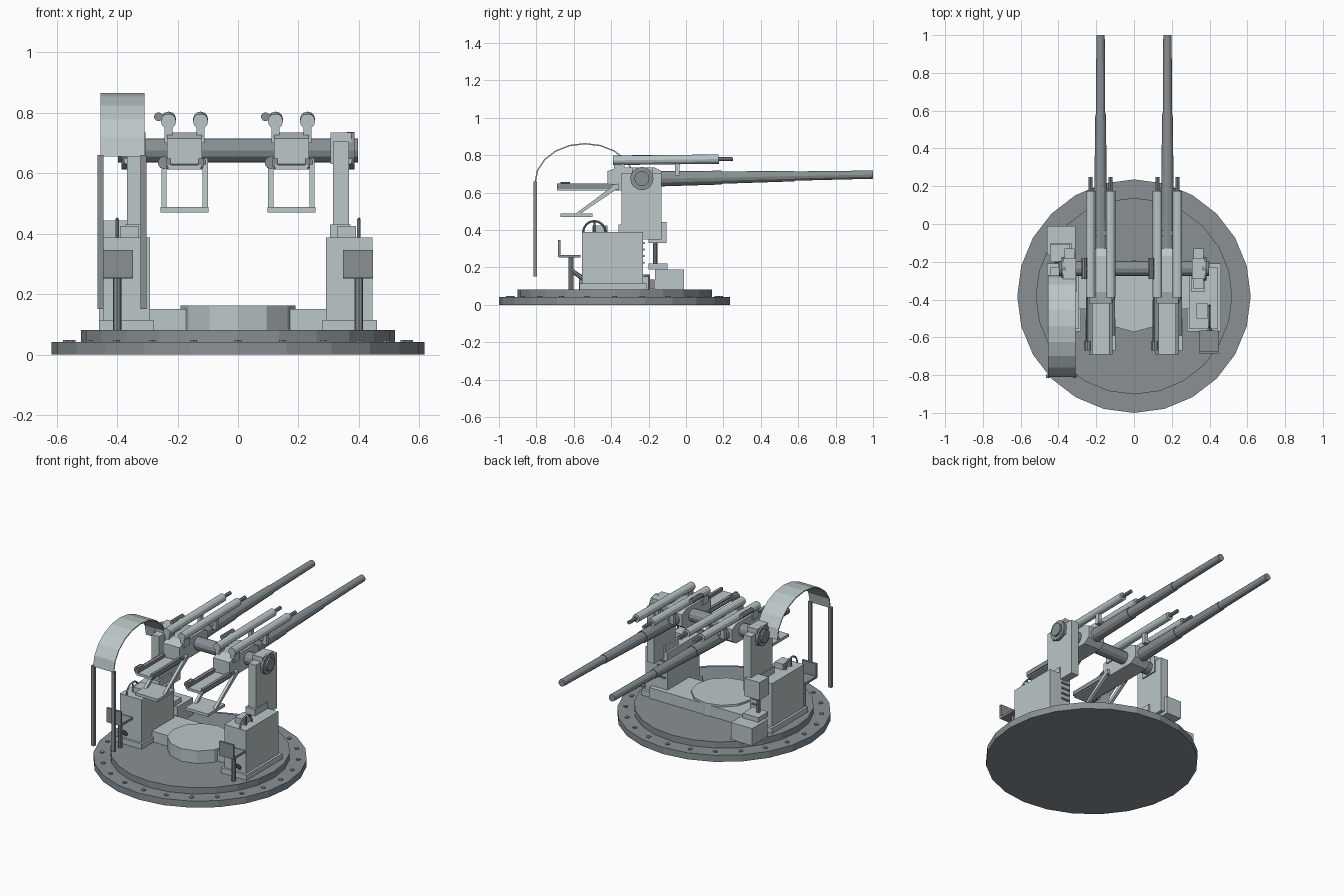
import bpy, bmesh
from math import pi, sin, cos
from mathutils import Vector

if "Cube" in bpy.data.objects:
    bpy.data.objects.remove(bpy.data.objects["Cube"])

# Two paint tones: light grey housings, dark steel
TONES = {}
for tone, col in (("light_paint", (0.50, 0.57, 0.58, 1)), ("dark_steel", (0.25, 0.28, 0.30, 1))):
    TONES[tone] = bpy.data.materials.new(tone)
    TONES[tone].diffuse_color = col
DARK_WORDS = ("base_", "turntable", "trunnion_disc", "trunnion_bar", "barrel", "seat", "rod", "lever",
              "sighting", "handwheel", "rail", "motor", "rung", "stalk", "crossbar")


def finish(name, bm):
    bmesh.ops.recalc_face_normals(bm, faces=bm.faces)
    me = bpy.data.meshes.new(name)
    bm.to_mesh(me)
    bm.free()
    dark = any(w in name for w in DARK_WORDS)
    me.materials.append(TONES["dark_steel" if dark else "light_paint"])
    ob = bpy.data.objects.new(name, me)
    bpy.context.collection.objects.link(ob)
    return ob


def box(name, x0, x1, y0, y1, z0, z1):
    bm = bmesh.new()
    bmesh.ops.create_cube(bm, size=1)
    for v in bm.verts:
        v.co = ((x0 + x1) / 2 + v.co.x * (x1 - x0), (y0 + y1) / 2 + v.co.y * (y1 - y0),
                (z0 + z1) / 2 + v.co.z * (z1 - z0))
    return finish(name, bm)


def tube(name, a, b, r1, r2=None, n=12):
    """Cylinder or cone running from point a to point b."""
    a, b = Vector(a), Vector(b)
    bm = bmesh.new()
    bmesh.ops.create_cone(bm, cap_ends=True, segments=n, radius1=r1,
                          radius2=r1 if r2 is None else r2, depth=(b - a).length)
    q = (b - a).to_track_quat('Z', 'Y')
    for v in bm.verts:
        v.co = q @ v.co + (a + b) / 2
    return finish(name, bm)


def prism(name, pts, x0, x1):
    """Side profile of (y, z) points extruded along x."""
    bm = bmesh.new()
    f = bm.faces.new([bm.verts.new((x0, y, z)) for y, z in pts])
    new = bmesh.ops.extrude_face_region(bm, geom=[f])['geom']
    bmesh.ops.translate(bm, vec=(x1 - x0, 0, 0),
                        verts=[g for g in new if isinstance(g, bmesh.types.BMVert)])
    return finish(name, bm)


def side_box(name, s, x0, x1, *rest):
    return box(name, min(s * x0, s * x1), max(s * x0, s * x1), *rest)


CY = -0.382   # centre of the turntable

# Turntable with bolts, central drum and cross slab
tube("base_ring", (0, CY, 0), (0, CY, 0.042), 0.618, n=24)
tube("turntable", (0, CY, 0.042), (0, CY, 0.082), 0.52, n=24)
for i in range(24):
    a = 2 * pi * i / 24
    x, y = 0.568 * cos(a), CY + 0.568 * sin(a)
    tube("base_bolt", (x, y, 0.04), (x, y, 0.048), 0.013, n=6)
tube("central_drum", (0, CY, 0.08), (0, CY, 0.162), 0.19, n=12)
box("cross_slab", -0.4, 0.4, -0.45, -0.2, 0.08, 0.15)

# Side stations, mirrored left and right
for s in (-1, 1):
    side_box("cabinet_foot", s, 0.28, 0.46, -0.57, -0.21, 0.08, 0.115)
    side_box("cabinet", s, 0.292, 0.445, -0.555, -0.23, 0.11, 0.388)
    side_box("support_post", s, 0.315, 0.367, -0.345, -0.13, 0.35, 0.705)
    side_box("post_cap", s, 0.306, 0.375, -0.29, -0.18, 0.63, 0.735)
    side_box("post_bracket", s, 0.305, 0.372, -0.36, -0.23, 0.385, 0.43)
    tube("trunnion_disc", (s * 0.36, -0.236, 0.675), (s * 0.385, -0.236, 0.675), 0.062, n=16)
    side_box("gear_box", s, 0.33, 0.39, -0.50, -0.42, 0.385, 0.425)
    # ladder-like slots under the post
    for k in range(4):
        side_box("post_rung", s, 0.305, 0.36, -0.235, -0.223, 0.22 + k * 0.035, 0.23 + k * 0.035)
    # Seat on its pillar
    side_box("seat_pad", s, 0.347, 0.447, -0.68, -0.565, 0.252, 0.266)
    side_box("seat_back", s, 0.347, 0.447, -0.685, -0.672, 0.255, 0.346)
    tube("seat_pillar", (s * 0.4, -0.615, 0.08), (s * 0.4, -0.615, 0.255), 0.014, n=8)
    tube("seat_brace", (s * 0.4, -0.615, 0.185), (s * 0.4, -0.55, 0.14), 0.012, n=8)
    # Handwheel half sunk in the cabinet
    bm = bmesh.new()
    rings = []
    for i in range(16):
        a = 2 * pi * i / 16
        rings.append([bm.verts.new((s * 0.4 + 0.006 * cos(b),
                                    -0.49 + (0.06 + 0.006 * sin(b)) * cos(a),
                                    0.388 + (0.06 + 0.006 * sin(b)) * sin(a)))
                      for b in (0, pi / 2, pi, 3 * pi / 2)])
    for i in range(16):
        p, q = rings[i], rings[(i + 1) % 16]
        for j in range(4):
            bm.faces.new((p[j], q[j], q[(j + 1) % 4], p[(j + 1) % 4]))
    finish("handwheel", bm)
    tube("handwheel_spoke", (s * 0.4, -0.49, 0.38), (s * 0.4, -0.49, 0.448), 0.005, n=6)

tube("trunnion_bar", (-0.397, -0.236, 0.675), (0.397, -0.236, 0.675), 0.04)

# Forward sight box on a stalk, left side
box("front_locker", -0.46, -0.31, -0.165, -0.01, 0.08, 0.19)
box("locker_lid", -0.44, -0.33, -0.20, -0.1, 0.19, 0.22)
tube("drive_motor", (-0.42, -0.18, 0.11), (-0.31, -0.18, 0.11), 0.027)
tube("sight_stalk", (-0.395, -0.165, 0.2), (-0.395, -0.165, 0.34), 0.012, n=8)
box("sight_box", -0.445, -0.34, -0.2, -0.105, 0.33, 0.443)

# Curved hood over the left seat with two rear rods
arc = [(-0.54 + 0.27 * cos(pi * i / 10), 0.655 + 0.21 * sin(pi * i / 10)) for i in range(11)]
inner = [(-0.54 + 0.263 * cos(pi * i / 10), 0.655 + 0.203 * sin(pi * i / 10)) for i in range(10, -1, -1)]
prism("hood", arc + inner, -0.455, -0.31)
for x in (-0.455, -0.312):
    box("hood_rod", x - 0.01, x + 0.01, -0.815, -0.797, 0.15, 0.66)

# Two guns
for gx in (-0.177, 0.177):
    tube("barrel_base", (gx, -0.2, 0.672), (gx, 0.58, 0.688), 0.038, 0.028)
    tube("barrel_muzzle", (gx, 0.56, 0.688), (gx, 1.0, 0.696), 0.025, 0.022)
    tube("barrel_collar", (gx, -0.14, 0.674), (gx, 0.19, 0.68), 0.041, 0.037)
    prism("receiver", [(-0.42, 0.63), (-0.40, 0.612), (-0.17, 0.612), (-0.13, 0.64),
                       (-0.13, 0.715), (-0.17, 0.735), (-0.36, 0.735), (-0.42, 0.715)],
          gx - 0.058, gx + 0.058)
    # Loading tray with rails
    box("loading_tray", gx - 0.055, gx + 0.055, -0.69, -0.4, 0.612, 0.628)
    for s in (-1, 1):
        ox = gx + s * 0.053
        box("tray_rail", ox - 0.009, ox + 0.009, -0.69, -0.4, 0.62, 0.648)
        # Recoil cylinder with plunger and supports
        tube("recoil_cylinder", (ox, -0.39, 0.772), (ox, 0.175, 0.779), 0.025)
        tube("recoil_rod", (ox, 0.17, 0.779), (ox, 0.25, 0.78), 0.011, n=8)
        box("cylinder_rear_mount", ox - 0.013, ox + 0.013, -0.385, -0.33, 0.70, 0.765)
        box("cylinder_front_mount", ox - 0.012, ox + 0.012, -0.06, -0.035, 0.69, 0.765)
        # Diagonal arms to the lower chute plate
        fx = gx + s * 0.068
        prism("chute_arm", [(-0.60, 0.48), (-0.575, 0.48), (-0.36, 0.625), (-0.36, 0.65), (-0.385, 0.64)],
              fx - 0.009, fx + 0.009)
    box("arm_crossbar", gx - 0.07, gx + 0.07, -0.40, -0.36, 0.615, 0.645)
    box("chute_plate", gx - 0.08, gx + 0.08, -0.67, -0.5, 0.47, 0.488)
    box("mount_crossbar", gx - 0.06, gx + 0.06, -0.06, -0.035, 0.69, 0.712)
    # Side lever and small sighting tube
    tube("lever_rod", (gx - 0.068, -0.66, 0.635), (gx - 0.068, -0.4, 0.635), 0.01, n=8)
    tube("lever_knob", (gx - 0.068, -0.67, 0.635), (gx - 0.068, -0.62, 0.635), 0.021, n=10)
    tube("sighting_tube", (gx - 0.086, -0.29, 0.787), (gx - 0.086, -0.18, 0.787), 0.015, n=10)
    box("sighting_bracket", gx - 0.086, gx - 0.05, -0.25, -0.22, 0.775, 0.795)

for m in bpy.data.materials:
    if m.users and not m.is_grease_pencil:
        m.use_nodes = True
        m.node_tree.nodes["Principled BSDF"].inputs["Base Color"].default_value = m.diffuse_color
